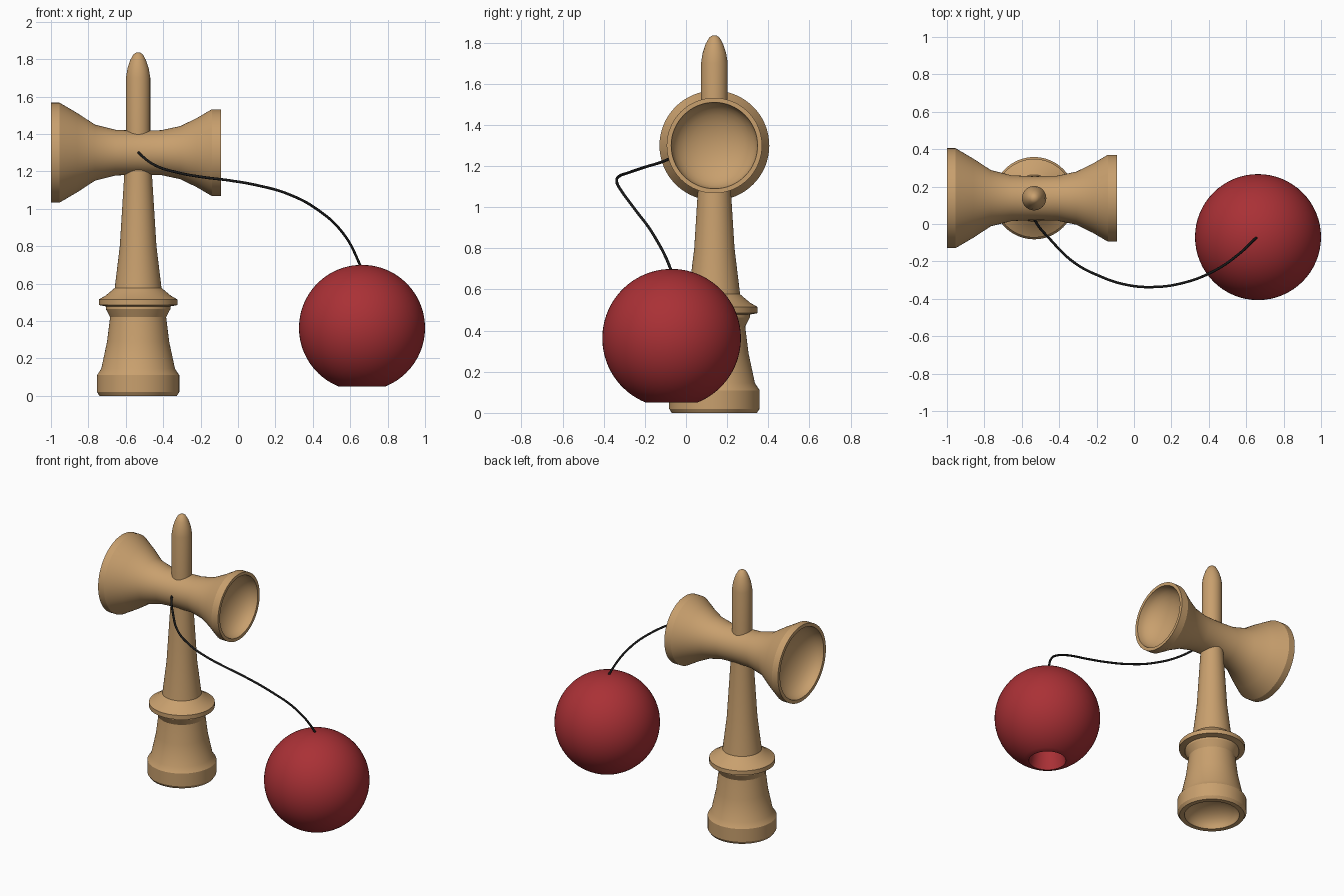
import bpy, bmesh, math
from mathutils import Vector

if "Cube" in bpy.data.objects:
    bpy.data.objects.remove(bpy.data.objects["Cube"])


def material(name, rgb):
    m = bpy.data.materials.new(name)
    m.diffuse_color = (*rgb, 1)
    m.use_nodes = True
    m.node_tree.nodes["Principled BSDF"].inputs["Base Color"].default_value = m.diffuse_color
    return m


WOOD = material("light wood", (0.58, 0.35, 0.155))
RED = material("red paint", (0.40, 0.03, 0.036))
BLACK = material("black cord", (0.01, 0.01, 0.01))


def lathe(name, profile, loc, mat, rot=(0, 0, 0), seg=64, angle=30):
    """Revolve (radius, height) points around local z."""
    bm = bmesh.new()
    rings = []
    for r, z in profile:
        if r < 1e-6:
            rings.append([bm.verts.new((0, 0, z))])
        else:
            rings.append([bm.verts.new((r * math.cos(2 * math.pi * i / seg),
                                        r * math.sin(2 * math.pi * i / seg), z))
                          for i in range(seg)])
    for a, b in zip(rings, rings[1:]):
        for i in range(seg):
            j = (i + 1) % seg
            quad = [a[i % len(a)], a[j % len(a)], b[j % len(b)], b[i % len(b)]]
            bm.faces.new(list(dict.fromkeys(quad)))
    bmesh.ops.recalc_face_normals(bm, faces=bm.faces)
    me = bpy.data.meshes.new(name)
    bm.to_mesh(me)
    bm.free()
    me.materials.append(mat)
    ob = bpy.data.objects.new(name, me)
    bpy.context.collection.objects.link(ob)
    ob.location, ob.rotation_euler = loc, rot
    bpy.ops.object.select_all(action='DESELECT')
    ob.select_set(True)
    bpy.context.view_layer.objects.active = ob
    bpy.ops.object.shade_smooth_by_angle(angle=math.radians(angle))
    return ob


def bowl(radius, rim, depth, sign, n=8):
    """Hollow profile from its deepest point out to the rim."""
    return [(radius * math.sin(t), rim + sign * depth * math.cos(t))
            for t in (math.pi / 2 * i / n for i in range(n + 1))]


AX, AY = -0.534, 0.138

# Handle: hollow foot cup, flange and tapered stem
lathe("handle", bowl(0.175, 0.0, 0.11, 1) + [
    (0.207, 0.0), (0.22, 0.02), (0.22, 0.11), (0.197, 0.145), (0.166, 0.29),
    (0.15, 0.42), (0.173, 0.465), (0.172, 0.478), (0.21, 0.485), (0.21, 0.515), (0.175, 0.535),
    (0.145, 0.56), (0.125, 0.577), (0.098, 0.8), (0.073, 1.2), (0.07, 1.3), (0, 1.3)],
    (AX, AY, 0), WOOD)

# Spike on top
lathe("spike", [(0, 1.3), (0.065, 1.3), (0.065, 1.70), (0.057, 1.75), (0.042, 1.795),
                (0.025, 1.825), (0.012, 1.834), (0, 1.836)], (AX, AY, 0), WOOD)

# Crosspiece with a large cup at left and a smaller one at right
lathe("cross_cups", bowl(0.243, -0.466, 0.14, 1) + [
    (0.267, -0.466), (0.267, -0.42), (0.212, -0.326), (0.15, -0.231), (0.122, -0.12),
    (0.117, 0.0), (0.12, 0.124), (0.142, 0.226), (0.185, 0.314), (0.232, 0.394),
    (0.232, 0.444)] + bowl(0.21, 0.444, 0.13, -1)[::-1],
    (AX, AY, 1.30), WOOD, (0, math.pi / 2, 0))

# Ball with a tapered hole in its underside
R = 0.337
end = math.pi - math.asin(0.125 / R)
arc = [(R * math.sin(end * i / 36), R * math.cos(end * i / 36)) for i in range(37)]
lathe("ball", arc + [(0.118, -0.313), (0.10, -0.20), (0.085, -0.10), (0, -0.07)],
      (0.663, -0.07, 0.363), RED)

# Cord from the crosspiece to the top of the ball
path = [(-0.54, 0.05, 1.31), (-0.53, 0.02, 1.298), (-0.45, -0.08, 1.236), (-0.32, -0.206, 1.193),
        (-0.18, -0.28, 1.168), (-0.05, -0.323, 1.152), (0.10, -0.337, 1.126),
        (0.27, -0.313, 1.078), (0.43, -0.25, 0.992), (0.564, -0.158, 0.866),
        (0.65, -0.077, 0.705), (0.663, -0.068, 0.67)]
cu = bpy.data.curves.new("cord", 'CURVE')
cu.dimensions = '3D'
cu.bevel_depth = 0.007
cu.bevel_resolution = 3
cu.use_fill_caps = True
sp = cu.splines.new('BEZIER')
sp.resolution_u = 8
sp.bezier_points.add(len(path) - 1)
for k, (p, co) in enumerate(zip(sp.bezier_points, path)):
    p.co = co
    p.handle_left_type = p.handle_right_type = 'AUTO'
cu.materials.append(BLACK)
bpy.context.collection.objects.link(bpy.data.objects.new("cord", cu))
